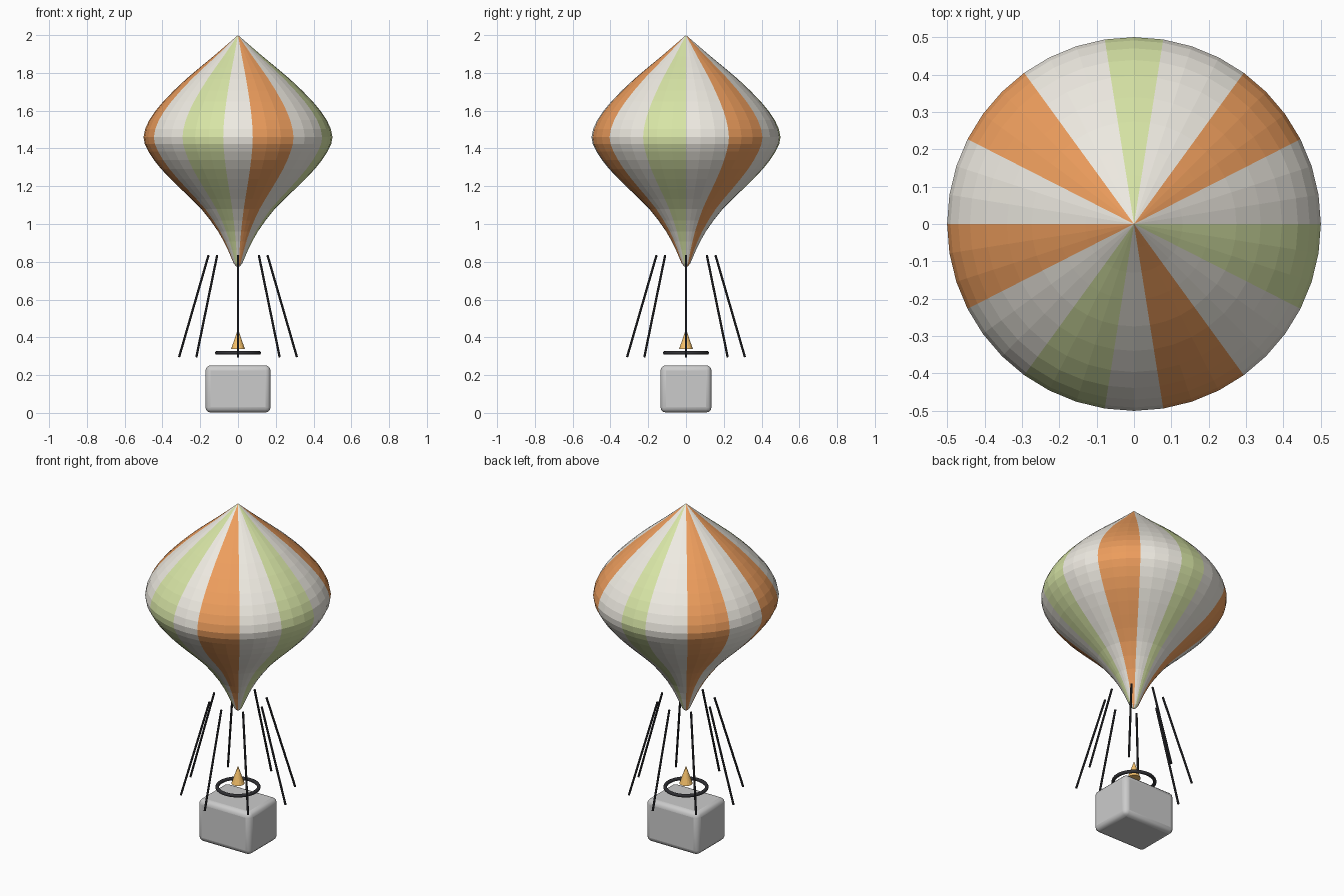
import bpy, bmesh
from math import sin, cos, radians, pi
from mathutils import Vector

if "Cube" in bpy.data.objects:
    bpy.data.objects.remove(bpy.data.objects["Cube"])


def material(name, rgb):
    m = bpy.data.materials.new(name)
    m.diffuse_color = (*rgb, 1)
    m.use_nodes = True
    m.node_tree.nodes["Principled BSDF"].inputs["Base Color"].default_value = m.diffuse_color
    return m


cream = material("cream", (0.86, 0.83, 0.76))
orange = material("orange", (0.85, 0.34, 0.11))
green = material("green", (0.68, 0.78, 0.38))
dark = material("dark", (0.03, 0.03, 0.035))
amber = material("amber", (0.95, 0.55, 0.15))


def name_object(name, mat=None):
    ob = bpy.context.object
    ob.name = name
    if mat:
        ob.data.materials.append(mat)
    return ob


def smooth_profile(pts, steps):
    """Catmull-Rom curve through the profile points."""
    p = [Vector(q) for q in pts]
    p = [2 * p[0] - p[1]] + p + [2 * p[-1] - p[-2]]
    out = []
    for a, b, c, d in zip(p, p[1:], p[2:], p[3:]):
        for i in range(steps):
            t = i / steps
            out.append(0.5 * (2 * b + (c - a) * t + (2 * a - 5 * b + 4 * c - d) * t * t
                              + (3 * b - a - 3 * c + d) * t ** 3))
    return out + [p[-2]]


# envelope: 40-sided lathe, colours assigned gore by gore
SIDES = 40
gores = [(3, 0), (3, 1), (3, 0), (2, 2), (3, 0), (3, 1), (3, 0),
         (3, 1), (3, 0), (3, 2), (2, 0), (3, 1), (3, 0), (3, 2)]
column_mat = [mat for n, mat in gores for _ in range(n)]
profile = smooth_profile([(0, 0.77), (0.022, 0.79), (0.053, 0.862), (0.105, 0.96), (0.195, 1.08),
                          (0.302, 1.185), (0.406, 1.29), (0.475, 1.385), (0.5, 1.46),
                          (0.47, 1.55), (0.396, 1.648), (0.274, 1.768), (0.13, 1.888), (0, 2.0)], 2)
bm = bmesh.new()
bottom = bm.verts.new((0, 0, profile[0].y))
top = bm.verts.new((0, 0, profile[-1].y))
rings = [[bm.verts.new((r * cos(2 * pi * i / SIDES), r * sin(2 * pi * i / SIDES), z))
          for i in range(SIDES)] for r, z in profile[1:-1]]
for i in range(SIDES):
    j = (i + 1) % SIDES
    faces = [bm.faces.new((bottom, rings[0][j], rings[0][i])),
             bm.faces.new((rings[-1][i], rings[-1][j], top))]
    for lo, hi in zip(rings, rings[1:]):
        faces.append(bm.faces.new((lo[i], lo[j], hi[j], hi[i])))
    for f in faces:
        f.material_index = column_mat[i]
mesh = bpy.data.meshes.new("envelope")
bm.to_mesh(mesh)
bm.free()
for m in (cream, orange, green):
    mesh.materials.append(m)
bpy.context.collection.objects.link(bpy.data.objects.new("envelope", mesh))

# basket: rounded box
bpy.ops.mesh.primitive_cube_add(size=1, location=(0, 0, 0.127))
basket = name_object("basket")
basket.scale = (0.345, 0.27, 0.25)
bpy.ops.object.transform_apply(location=False, rotation=False, scale=True)
bevel = basket.modifiers.new("rounding", "BEVEL")
bevel.width = 0.028
bevel.segments = 3
bpy.ops.object.shade_smooth_by_angle(angle=radians(30))

# burner ring and flame
bpy.ops.mesh.primitive_torus_add(location=(0, 0, 0.318), major_radius=0.112, minor_radius=0.01,
                                 major_segments=32, minor_segments=8)
name_object("burner_ring", dark)
bpy.ops.object.shade_smooth_by_angle(angle=radians(50))
bpy.ops.mesh.primitive_cone_add(vertices=16, radius1=0.036, radius2=0, depth=0.105,
                                location=(0, 0, 0.392))
name_object("flame", amber)

# eight splayed ropes
for k in range(8):
    a = k * pi / 4
    out = Vector((cos(a), sin(a), 0))
    lo = out * 0.312 + Vector((0, 0, 0.295))
    hi = out * 0.156 + Vector((0, 0, 0.835))
    bpy.ops.mesh.primitive_cylinder_add(vertices=8, radius=0.006, depth=(hi - lo).length,
                                        location=(lo + hi) / 2)
    rope = name_object(f"rope_{k + 1}", dark)
    rope.rotation_euler = (hi - lo).to_track_quat('Z', 'Y').to_euler()
